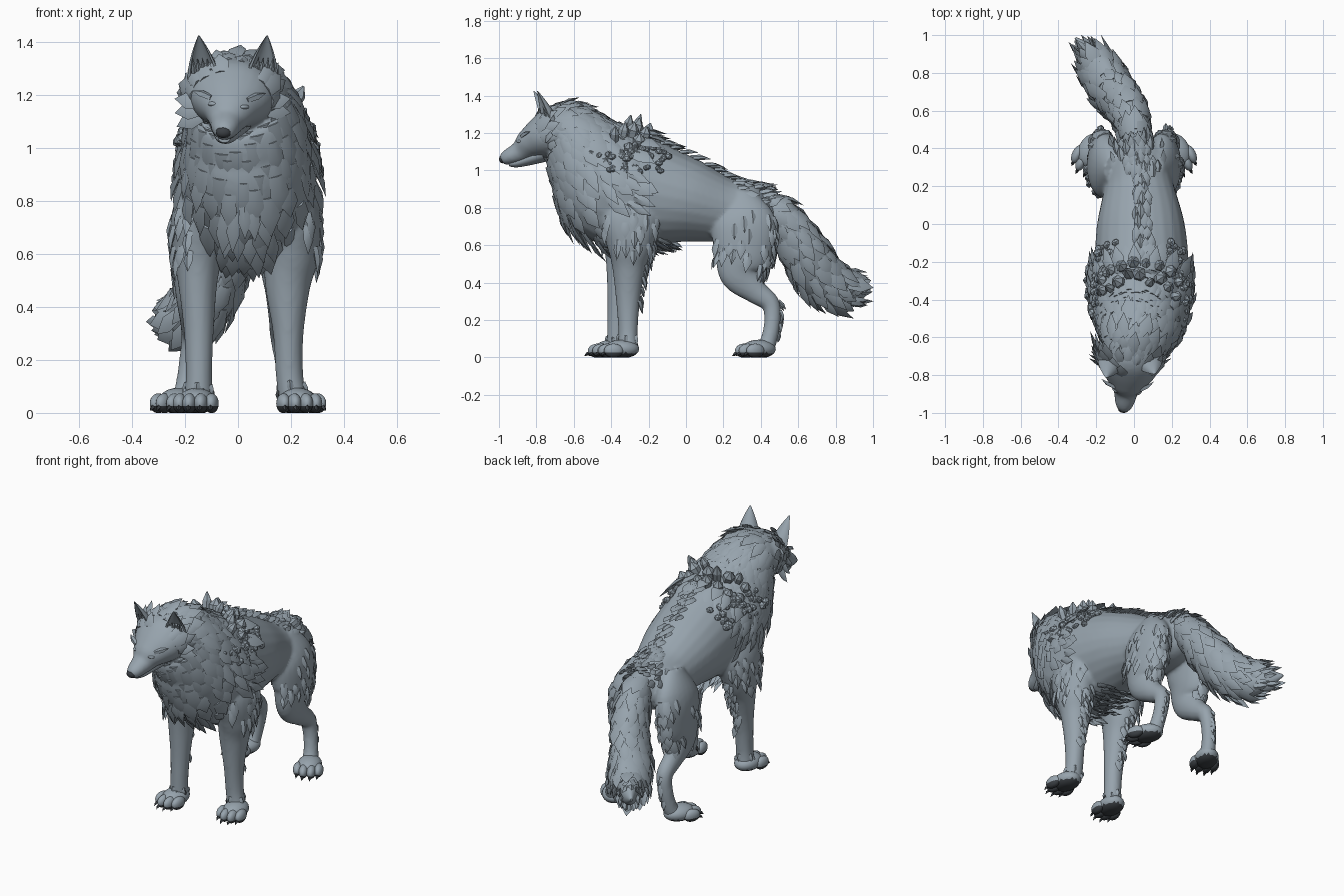
import bpy, bmesh, math, random
from mathutils import Vector, Matrix

random.seed(4)
if "Cube" in bpy.data.objects:
    bpy.data.objects.remove(bpy.data.objects["Cube"])


def material(name, rgb):
    m = bpy.data.materials.new(name)
    m.use_nodes = True
    m.diffuse_color = (*rgb, 1)
    m.node_tree.nodes["Principled BSDF"].inputs["Base Color"].default_value = (*rgb, 1)
    return m


GREY = material("slate grey", (0.31, 0.37, 0.42))
DARK = material("charcoal", (0.045, 0.052, 0.06))


def finish(bm, name, mats=(GREY,), smooth=True):
    bmesh.ops.recalc_face_normals(bm, faces=bm.faces)
    me = bpy.data.meshes.new(name)
    bm.to_mesh(me)
    bm.free()
    ob = bpy.data.objects.new(name, me)
    bpy.context.scene.collection.objects.link(ob)
    for m in mats:
        me.materials.append(m)
    if smooth:
        bpy.ops.object.select_all(action='DESELECT')
        ob.select_set(True)
        bpy.context.view_layer.objects.active = ob
        bpy.ops.object.shade_smooth_by_angle(angle=math.radians(50))
    return ob


# Sections are (x, y, z, half width, half depth) along a limb
def section(path, u):
    f = min(max(u, 0), 1) * (len(path) - 1)
    i = min(int(f), len(path) - 2)
    t = f - i
    p0, p1, p2, p3 = (Vector(path[min(max(i + k, 0), len(path) - 1)]) for k in (-1, 0, 1, 2))
    return 0.5 * (2 * p1 + (p2 - p0) * t + (2 * p0 - 5 * p1 + 4 * p2 - p3) * t * t
                  + (3 * p1 - p0 - 3 * p2 + p3) * t ** 3)


def surface(path, u, ang):
    """Point, outward normal and direction of travel on a lofted limb."""
    s = section(path, u)
    t = (section(path, u + 0.01) - section(path, u - 0.01)).to_3d().normalized()
    side = (Vector((1, 0, 0)) - t * t.x).normalized()
    up = t.cross(side)
    c, k = math.cos(ang), math.sin(ang)
    p = s.to_3d() + side * s[3] * c + up * s[4] * k
    return p, (side * c * s[4] + up * k * s[3]).normalized(), t


def loft(bm, path, n=24, steps=7):
    count = (len(path) - 1) * steps
    rings = [[bm.verts.new(surface(path, i / count, math.tau * j / n)[0]) for j in range(n)]
             for i in range(count + 1)]
    for a, b in zip(rings, rings[1:]):
        for j in range(n):
            bm.faces.new((a[j], a[j - 1], b[j - 1], b[j]))
    bm.faces.new(rings[0])
    bm.faces.new(rings[-1][::-1])


def blade(bm, p, d, n, length, width, thick=0.011, mat=0):
    """Pointed lock of fur, also used for claws."""
    d = d.normalized()
    s = d.cross(n).normalized()
    up = s.cross(d)
    rings = []
    for f, w, lift in ((0, 0.8, 0), (0.5, 1, 0.05)):
        c = p + d * length * f + up * length * lift
        rings.append([bm.verts.new(c + v) for v in (s * w * width / 2, up * thick,
                                                    -s * w * width / 2, -up * thick)])
    tip = bm.verts.new(p + d * length)
    faces = [bm.faces.new(rings[0])]
    for j in range(4):
        faces.append(bm.faces.new((rings[0][j], rings[0][j - 1], rings[1][j - 1], rings[1][j])))
        faces.append(bm.faces.new((rings[1][j], rings[1][j - 1], tip)))
    for f in faces:
        f.material_index = mat


def ellipsoid(bm, loc, size, turn=0.0, detail=3):
    m = Matrix.Translation(loc) @ Matrix.Rotation(turn, 4, 'Z') @ Matrix.Diagonal((*size, 1))
    bmesh.ops.create_icosphere(bm, subdivisions=detail, radius=1, matrix=m)


def fur(bm, path, u0, u1, rows, around, a0, a1, length, width, flow=-1, lift=0.18, drop=0.0, keep=1.0):
    """Staggered rows of locks between two angles, in degrees."""
    for r in range(rows):
        for k in range(around):
            if random.random() > keep:
                continue
            u = u0 + (u1 - u0) * (r + random.uniform(0, 0.7)) / rows
            ang = math.radians(a0 + (a1 - a0) * (k + 0.5 * (r % 2) + random.uniform(0, 0.4)) / around)
            p, n, t = surface(path, u, ang)
            fall = Vector((0, 0, -drop))
            d = t * flow + fall - n * fall.dot(n)
            d = d.normalized() + n * lift * random.uniform(0.7, 1.3)
            blade(bm, p - n * 0.005, d, n, length * random.uniform(0.75, 1.2), width * random.uniform(0.8, 1.2))


# Limb sections
TORSO = [(0, .47, .78, .07, .09), (.01, .37, .77, .16, .15), (.025, .2, .79, .185, .175),
         (.035, 0, .84, .232, .23), (.04, -.2, .88, .25, .285), (.035, -.39, .93, .262, .325),
         (.025, -.53, 1.085, .228, .25), (0, -.635, 1.2, .18, .165), (-.02, -.73, 1.195, .13, .115)]
HEAD = [(-.015, -.62, 1.22, .13, .12), (-.02, -.7, 1.205, .165, .135), (-.025, -.77, 1.175, .152, .115),
        (-.033, -.835, 1.14, .108, .085), (-.042, -.885, 1.1, .068, .06), (-.05, -.95, 1.072, .05, .043),
        (-.055, -.985, 1.055, .032, .028)]
JAW = [(-.03, -.76, 1.09, .08, .045), (-.04, -.84, 1.062, .056, .035), (-.048, -.905, 1.04, .038, .024),
       (-.052, -.945, 1.035, .022, .014)]
TAIL = [(.01, .4, .83, .06, .07), (0, .5, .76, .085, .095), (-.04, .61, .6, .098, .12), (-.11, .7, .455, .106, .13),
        (-.175, .8, .37, .092, .112), (-.245, .91, .36, .05, .068), (-.31, .985, .37, .006, .006)]
LEFT_FRONT = [(.19, -.3, .9, .06, .1), (.205, -.3, .75, .105, .16), (.2, -.3, .6, .105, .125),
              (.188, -.305, .48, .086, .09), (.19, -.31, .3, .058, .064), (.195, -.31, .14, .052, .052),
              (.21, -.31, .04, .055, .055)]
RIGHT_FRONT = [(-.12, -.3, .9, .06, .1), (-.145, -.31, .75, .105, .16), (-.152, -.32, .6, .094, .125),
               (-.152, -.34, .48, .073, .088), (-.148, -.36, .3, .056, .06), (-.148, -.37, .14, .05, .052),
               (-.15, -.37, .04, .055, .055)]
HIND = [(.1, .29, .87, .06, .08), (.15, .31, .73, .09, .17), (.165, .305, .57, .085, .158), (.17, .285, .45, .066, .108),
        (.168, .37, .355, .052, .068), (.168, .45, .29, .047, .05), (.18, .462, .2, .042, .044),
        (.195, .445, .1, .042, .044), (.205, .42, .04, .05, .05)]
HIND_RIGHT = [(-s[0], *s[1:]) for s in HIND]

# Body blended from torso, head and legs
bm = bmesh.new()
for limb in (TORSO, HEAD, LEFT_FRONT, RIGHT_FRONT, HIND, HIND_RIGHT):
    loft(bm, limb)
body = finish(bm, "body", smooth=False)
blend = body.modifiers.new("blend", 'REMESH')
blend.mode, blend.voxel_size, blend.use_smooth_shade = 'VOXEL', 0.011, True
relax = body.modifiers.new("relax", 'SMOOTH')
relax.factor, relax.iterations = 0.5, 5

for name, path in (("tail", TAIL), ("lower_jaw", JAW)):
    bm = bmesh.new()
    loft(bm, path)
    finish(bm, name)

# Mane, chest and neck fur
bm = bmesh.new()
fur(bm, TORSO, .6, .92, 9, 20, 0, 360, .14, .075, lift=.24, drop=.4)
fur(bm, TORSO, .52, .62, 3, 16, 160, 380, .13, .06, drop=.3, keep=.6)
fur(bm, TORSO, .54, .68, 5, 5, 250, 290, .14, .06, lift=.45)
fur(bm, TORSO, .74, .93, 5, 8, 50, 130, .1, .06, lift=.3)
finish(bm, "mane_fur")

# Back ridge, rump, flank and belly fur
bm = bmesh.new()
fur(bm, TORSO, .06, .55, 14, 3, 78, 98, .09, .045)
fur(bm, TORSO, .03, .25, 6, 8, 20, 160, .08, .045, lift=.15, keep=.6)
fur(bm, TORSO, .4, .55, 5, 5, 240, 300, .11, .055, lift=.35)
finish(bm, "back_fur")

# Tail fur
bm = bmesh.new()
fur(bm, TAIL, .08, .72, 9, 11, 0, 360, .13, .07, flow=1)
fur(bm, TAIL, .72, .88, 3, 7, 0, 360, .085, .045, flow=1, lift=.08)
finish(bm, "tail_fur")

# Leg fur: shoulders, elbow fringe, thighs and hocks
bm = bmesh.new()
for path, outer in ((LEFT_FRONT, 0), (RIGHT_FRONT, 180)):
    fur(bm, path, .15, .38, 5, 5, outer - 70, outer + 70, .1, .045, flow=1, lift=.12, keep=.7)
    fur(bm, path, .3, .68, 8, 2, 255, 290, .07, .04, flow=1, lift=.3)
    fur(bm, path, .85, .93, 2, 4, 0, 360, .05, .025, flow=1, lift=.2, keep=.6)
for path, outer in ((HIND, 0), (HIND_RIGHT, 180)):
    fur(bm, path, .1, .33, 5, 6, outer - 80, outer + 80, .09, .042, flow=1, lift=.1, keep=.5)
    fur(bm, path, .12, .4, 7, 3, 240, 300, .09, .045, flow=1, lift=.2)
    fur(bm, path, .62, .85, 5, 1, 260, 290, .06, .03, flow=1, lift=.25)
finish(bm, "leg_fur")

# Cheek ruff, brows, eyes and crown fur
bm = bmesh.new()
eyes = bmesh.new()
for s in (-1, 1):
    mid = 90 - s * 90
    fur(bm, HEAD, .12, .34, 3, 7, mid - 75, mid + 60, .11, .065, lift=.45, drop=.15)
    for k in range(3):
        blade(bm, Vector((-.02 + s * .12, -.755 + .02 * k, 1.175 - .025 * k)), Vector((s, .45, .12 - .3 * k)),
              Vector((0, -1, .2)), .11, .07)
    p, n, t = surface(HEAD, .51, math.radians(90 - s * 42))
    blade(bm, p - n * .004, Vector((s * .8, .5, .3)), n, .09, .03)
    p, n, t = surface(HEAD, .56, math.radians(90 - s * 45))
    ellipsoid(eyes, p - n * .007, (.02, .012, .009), s * .6)
fur(bm, HEAD, .04, .2, 3, 6, 45, 135, .08, .05, lift=.15)
finish(bm, "head_fur")
finish(eyes, "eyes")

# Ears: tapered crescent cups with hair inside
for s, name, tip in ((1, "left_ear", (.11, -.795, 1.425)), (-1, "right_ear", (-.148, -.815, 1.425))):
    bm = bmesh.new()
    base, tip = Vector((-.02 + s * .105, -.735, 1.235)), Vector(tip)
    rings = []
    for i in range(9):
        f = i / 8
        w = .066 * (1 - f ** 1.7) + .003
        c = base.lerp(tip, f)
        arc = [math.pi * j / 8 for j in range(9)]
        shape = [(math.cos(a), math.sin(a)) for a in arc] + [(.82 * math.cos(a), .6 * math.sin(a) - .05) for a in arc[::-1]]
        spin = Matrix.Rotation(s * .35, 3, 'Z')
        rings.append([bm.verts.new(c + spin @ Vector((x * w, y * w * .95, 0))) for x, y in shape])
    for a, b in zip(rings, rings[1:]):
        for j in range(len(a)):
            bm.faces.new((a[j], a[j - 1], b[j - 1], b[j]))
    bm.faces.new(rings[-1])
    for k in range(5):
        blade(bm, base + Vector((.018 * (k - 2), .01, .02)), tip - base + Vector((0, -.03, 0)), Vector((0, -1, 0)), .1, .022, .008)
    finish(bm, name)

# Nose
bm = bmesh.new()
ellipsoid(bm, (-.055, -.98, 1.06), (.029, .02, .022))
finish(bm, "nose", (DARK,))

# Paws with toes, dark soles and claws
for name, x, y, turn in (("left_front_paw", .22, -.3, .12), ("right_front_paw", -.152, -.35, -.08),
                         ("left_hind_paw", .205, .43, .45), ("right_hind_paw", -.205, .43, -.45)):
    bm = bmesh.new()
    rot = Matrix.Rotation(turn, 3, 'Z')
    heel = Vector((x, y, 0))
    ellipsoid(bm, heel + rot @ Vector((0, -.045, .045)), (.07, .095, .05), turn)
    toes = [(-.06, .095), (-.022, .122), (.022, .122), (.06, .095)]
    for ox, fwd in toes:
        ellipsoid(bm, heel + rot @ Vector((ox, -fwd, .036)), (.027, .052, .038), turn)
    for v in bm.verts:
        v.co.z = max(v.co.z, 0.0)
    for f in bm.faces:
        f.material_index = int(f.calc_center_median().z < .024)
    for ox, fwd in toes:
        blade(bm, heel + rot @ Vector((ox, -fwd - .038, .026)), rot @ Vector((0, -1, -.55)), Vector((0, 0, 1)), .038, .018, .009, 1)
    finish(bm, name, (GREY, DARK))

# Dewclaws on the inner side of the front legs
bm = bmesh.new()
for path, inner in ((LEFT_FRONT, 165), (RIGHT_FRONT, 15)):
    p, n, t = surface(path, .9, math.radians(inner))
    blade(bm, p - n * .005, t + n * .4, n, .035, .02, .009)
finish(bm, "dewclaws", (DARK,))

# Crystal shards in an arch over the shoulders
bm = bmesh.new()
for row, u, size, count in ((0, .72, .12, 9), (1, .665, .09, 8)):
    for k in range(count):
        ang = math.radians(32 + 116 * (k + .5) / count)
        p, n, t = surface(TORSO, u + random.uniform(-.012, .012), ang)
        axis = (n * .6 + Vector((random.uniform(-.2, .2), -.15, .6))).normalized()
        m = Matrix.Translation(p - axis * .02) @ axis.to_track_quat('Z', 'Y').to_matrix().to_4x4()
        h, r = size * random.uniform(.75, 1.1) * (.3 + .7 * math.sin(ang)), random.uniform(.022, .034)
        for z, length, r1, r2 in ((h * .3, h * .6, r, r * 1.1), (h * .8, h * .4, r * 1.1, r * .15)):
            bmesh.ops.create_cone(bm, cap_ends=True, segments=6, radius1=r1, radius2=r2, depth=length,
                                  matrix=m @ Matrix.Translation((0, 0, z)))
finish(bm, "shoulder_crystals", smooth=False)

# Pebbles scattered in a band below the crystals
bm = bmesh.new()
for k in range(160):
    ang = math.radians(random.uniform(0, 60))
    p, n, t = surface(TORSO, random.uniform(.46, .74), math.pi - ang if k % 2 else ang)
    r = random.uniform(.013, .026)
    if .99 < p.z < 1.13:
        ellipsoid(bm, p + n * r * .2, (r, r * 1.2, r), random.uniform(0, 3), 1)
finish(bm, "shoulder_pebbles", smooth=False)
